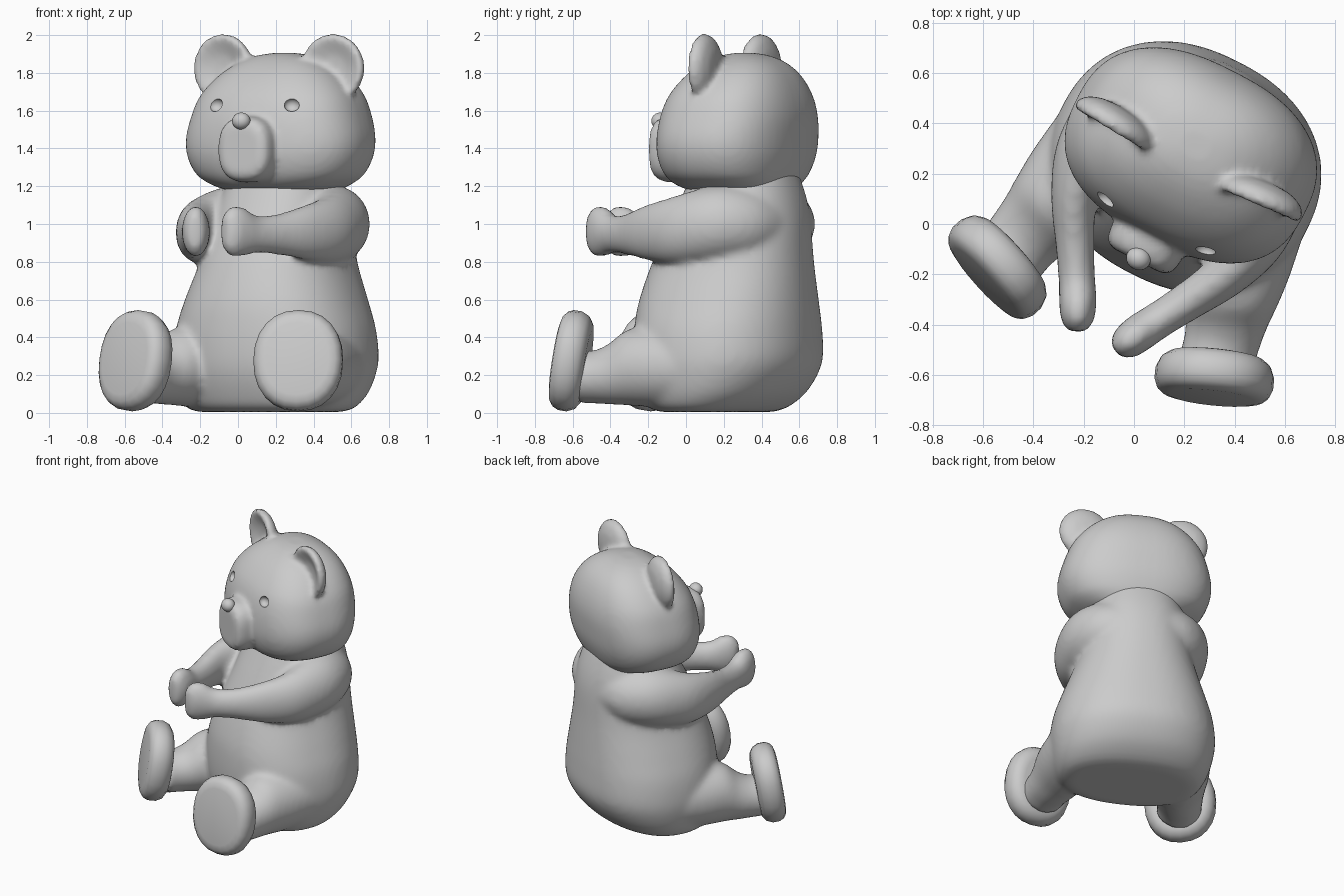
import bpy, bmesh, math
from mathutils import Vector, Matrix

if "Cube" in bpy.data.objects:
    bpy.data.objects.remove(bpy.data.objects["Cube"])

# The bear is modelled facing -y about its own axis, then turned and placed
PLACE = Matrix.Translation((0.215, 0.25, 0)) @ Matrix.Rotation(math.radians(-27), 4, 'Z')


def resample(pts, n=4):
    """Catmull-Rom interpolation of a list of tuples."""
    pts, out = [Vector(p) for p in pts], []
    for i in range(len(pts) - 1):
        p0, p1, p2 = pts[max(i - 1, 0)], pts[i], pts[i + 1]
        p3 = pts[min(i + 2, len(pts) - 1)]
        for k in range(n):
            t = k / n
            out.append(0.5 * (2 * p1 + (p2 - p0) * t + (2 * p0 - 5 * p1 + 4 * p2 - p3) * t * t
                              + (3 * p1 - p0 - 3 * p2 + p3) * t ** 3))
    return out + [pts[-1]]


def loft(bm, rings, power=2.0, segs=48):
    """Skin a closed tube through (centre, axis_a, axis_b) superellipse rings."""
    loops = []
    for c, a, b in rings:
        loop = []
        for i in range(segs):
            t = 2 * math.pi * i / segs
            ca, sa = math.cos(t), math.sin(t)
            p = math.copysign(abs(ca) ** (2 / power), ca)
            q = math.copysign(abs(sa) ** (2 / power), sa)
            loop.append(bm.verts.new(Vector(c) + Vector(a) * p + Vector(b) * q))
        loops.append(loop)
    for l0, l1 in zip(loops, loops[1:]):
        for i in range(segs):
            j = (i + 1) % segs
            bm.faces.new((l0[i], l0[j], l1[j], l1[i]))
    bm.faces.new(loops[0][::-1])
    bm.faces.new(loops[-1])


def stack(bm, levels, power):
    """Upright form from (z, half width, half depth, y centre) levels."""
    loft(bm, [((0, y, z), (w, 0, 0), (0, d, 0)) for z, w, d, y in resample(levels)],
         power, 64)


def limb(bm, side, path):
    """Limb along (x, y, z, half width, half height) stations."""
    rings, path = [], [tuple(s) for s in map(tuple, resample(path))]
    for i, (x, y, z, w, h) in enumerate(path):
        p, n = path[max(i - 1, 0)], path[min(i + 1, len(path) - 1)]
        t = Vector(((n[0] - p[0]) * side, n[1] - p[1], 0)).normalized()
        rings.append(((x * side, y, z), Vector((-t.y, t.x, 0)) * w, (0, 0, h)))
    loft(bm, rings)


def ball(bm, centre, size):
    m = Matrix.Translation(centre) @ Matrix.Diagonal((*size, 1))
    bmesh.ops.create_uvsphere(bm, u_segments=20, v_segments=12, radius=1, matrix=m)


def finish(bm, name, voxel=0, smooth=0, cutter=None):
    """Make the object, optionally fused by remesh, and shade it smooth."""
    bmesh.ops.recalc_face_normals(bm, faces=bm.faces)
    bm.transform(PLACE)
    me = bpy.data.meshes.new(name)
    bm.to_mesh(me)
    bm.free()
    ob = bpy.data.objects.new(name, me)
    bpy.context.collection.objects.link(ob)
    bpy.ops.object.select_all(action='DESELECT')
    bpy.context.view_layer.objects.active = ob
    ob.select_set(True)
    if voxel:
        m = ob.modifiers.new("fuse", 'REMESH')
        m.mode, m.voxel_size = 'VOXEL', voxel
        m = ob.modifiers.new("soften", 'SMOOTH')
        m.factor, m.iterations = 0.5, smooth
    if cutter:
        m = ob.modifiers.new("dimples", 'BOOLEAN')
        m.operation, m.object = 'DIFFERENCE', cutter
    for m in list(ob.modifiers):
        bpy.ops.object.modifier_apply(modifier=m.name)
    bpy.ops.object.shade_smooth_by_angle(angle=math.radians(50))
    return ob


# Torso, arms and legs fused into one soft body; the seat slopes up at the back
bm = bmesh.new()
stack(bm, [(0.005, .40, .25, -.10), (0.03, .465, .32, -.09), (0.1, .51, .39, -.06),
           (0.2, .537, .445, -.04), (0.3, .545, .47, -.03), (0.45, .525, .47, -.03),
           (0.6, .475, .457, -.025), (0.8, .40, .42, 0), (1.0, .35, .37, .04),
           (1.12, .33, .33, .06), (1.22, .30, .29, .07), (1.3, .28, .26, .07)], 2.25)
arm = [(.08, .22, 1.0, .18, .17), (.20, .15, 1.0, .21, .20), (.29, .06, 1.0, .20, .205),
       (.345, -.05, .985, .165, .195), (.37, -.18, .965, .125, .175),
       (.335, -.34, .955, .092, .145), (.25, -.5, .945, .077, .108),
       (.18, -.62, .945, .073, .10), (.135, -.70, .96, .075, .132),
       (.105, -.765, .96, .065, .132), (.088, -.805, .96, .035, .085)]
leg = [(.30, .05, .25, .22, .22), (.36, -.25, .245, .21, .215), (.40, -.42, .24, .185, .20),
       (.43, -.52, .205, .16, .16), (.45, -.60, .19, .15, .14), (.465, -.68, .19, .15, .14)]
for side in (1, -1):
    limb(bm, side, arm)
    limb(bm, side, leg)
finish(bm, "body", 0.02, 8)

# Padded feet, splayed outward, soles facing forward and tipped slightly up
for side, name in ((1, "left_foot"), (-1, "right_foot")):
    bm = bmesh.new()
    turn, tip = math.radians(21) * side, math.radians(9)
    out = Vector((math.sin(turn), -math.cos(turn), 0))
    across = Vector((math.cos(turn), math.sin(turn), 0))
    n = out * math.cos(tip) + Vector((0, 0, math.sin(tip)))
    up = Vector((0, 0, math.cos(tip))) - out * math.sin(tip)
    mid = Vector((.482 * side, -.715, .275))
    prof = [(-.085, .66), (-.078, .80), (-.055, .93), (-.015, 1), (.03, 1),
            (.06, .95), (.078, .86), (.086, .72)]
    loft(bm, [(mid + n * o, across * .237 * s, up * .268 * s) for o, s in prof], 2.2, 24)
    finish(bm, name)

# Eye dimple cutters
bm = bmesh.new()
for side in (1, -1):
    ball(bm, (.225 * side, -.288, 1.63), (.042, .035, .036))
eyes = finish(bm, "eye_cutter")
eyes.hide_render = True

# Head with cupped ears and muzzle
bm = bmesh.new()
stack(bm, [(1.17, .26, .24, .06), (1.205, .36, .29, .03), (1.26, .445, .33, .02),
           (1.35, .495, .36, .02), (1.45, .507, .37, .025), (1.57, .48, .365, .035),
           (1.68, .435, .335, .045), (1.78, .35, .275, .06), (1.85, .25, .2, .07),
           (1.89, .15, .12, .07), (1.905, .06, .05, .07)], 2.5)
ear = [(.055, .2), (.047, .55), (.025, .84), (0, .97), (-.025, 1.01), (-.047, .95),
       (-.045, .83), (-.03, .62), (-.015, .4), (-.01, .1)]
for side in (1, -1):
    turn = math.radians(4) * side
    across = Vector((math.cos(turn), math.sin(turn), 0))
    back = Vector((-math.sin(turn), math.cos(turn), 0))
    loft(bm, [(Vector((.325 * side, .015, 1.825)) + back * o, across * .178 * s,
               (0, 0, .182 * s)) for o, s in ear])
muzzle = [(-.2, 1), (-.37, 1), (-.41, .96), (-.435, .86), (-.445, .7)]
loft(bm, [((0, y, 1.395), (.155 * s, 0, 0), (0, 0, .175 * s)) for y, s in muzzle], 2.6)
finish(bm, "head", 0.017, 5, eyes)
bpy.data.objects.remove(eyes)

# Nose
bm = bmesh.new()
ball(bm, (0, -.435, 1.545), (.05, .045, .045))
finish(bm, "nose")
